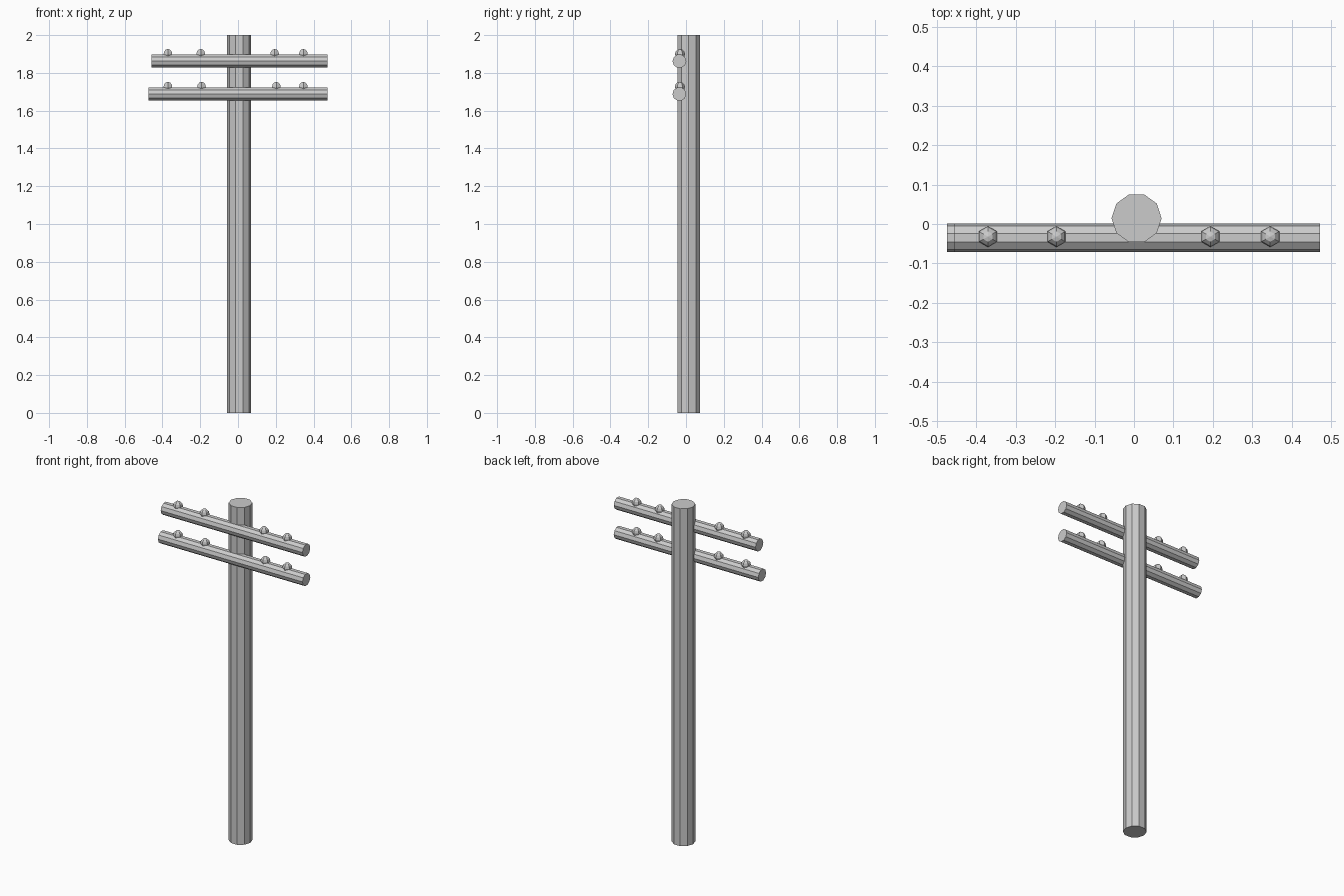
import bpy, math
from mathutils import Matrix

if "Cube" in bpy.data.objects:
    bpy.data.objects.remove(bpy.data.objects["Cube"])


def cylinder(name, sides, radius, length, centre, rotation):
    bpy.ops.mesh.primitive_cylinder_add(vertices=sides, radius=radius, depth=length)
    ob = bpy.context.object
    ob.name = name
    ob.data.transform(rotation)
    ob.location = centre
    return ob


# Ten-sided upright, with corners pointing along +-x
cylinder("pole", 10, 0.0635, 2.0, (0.0065, 0.0145, 1.0),
         Matrix.Rotation(math.radians(90), 4, 'Z'))

# Two crossarms: name, x start, x end, z, insulator x positions
ARMS = [
    ("upper", -0.457, 0.473, 1.862, (-0.371, -0.197, 0.194, 0.346)),
    ("lower", -0.475, 0.473, 1.688, (-0.371, -0.193, 0.203, 0.346)),
]
ARM_Y = -0.035

for name, x0, x1, z, pegs in ARMS:
    # Corners along +-y, flat face on top
    cylinder(name + "_crossarm", 10, 0.0365, x1 - x0, ((x0 + x1) / 2, ARM_Y, z),
             Matrix.Rotation(math.radians(90), 4, 'Y'))
    # Small faceted insulators sunk into the top of the arm
    for i, x in enumerate(pegs):
        bpy.ops.mesh.primitive_uv_sphere_add(segments=6, ring_count=6, radius=0.0265,
                                             location=(x, -0.032, z + 0.038))
        bpy.context.object.name = f"{name}_insulator_{i + 1}"
